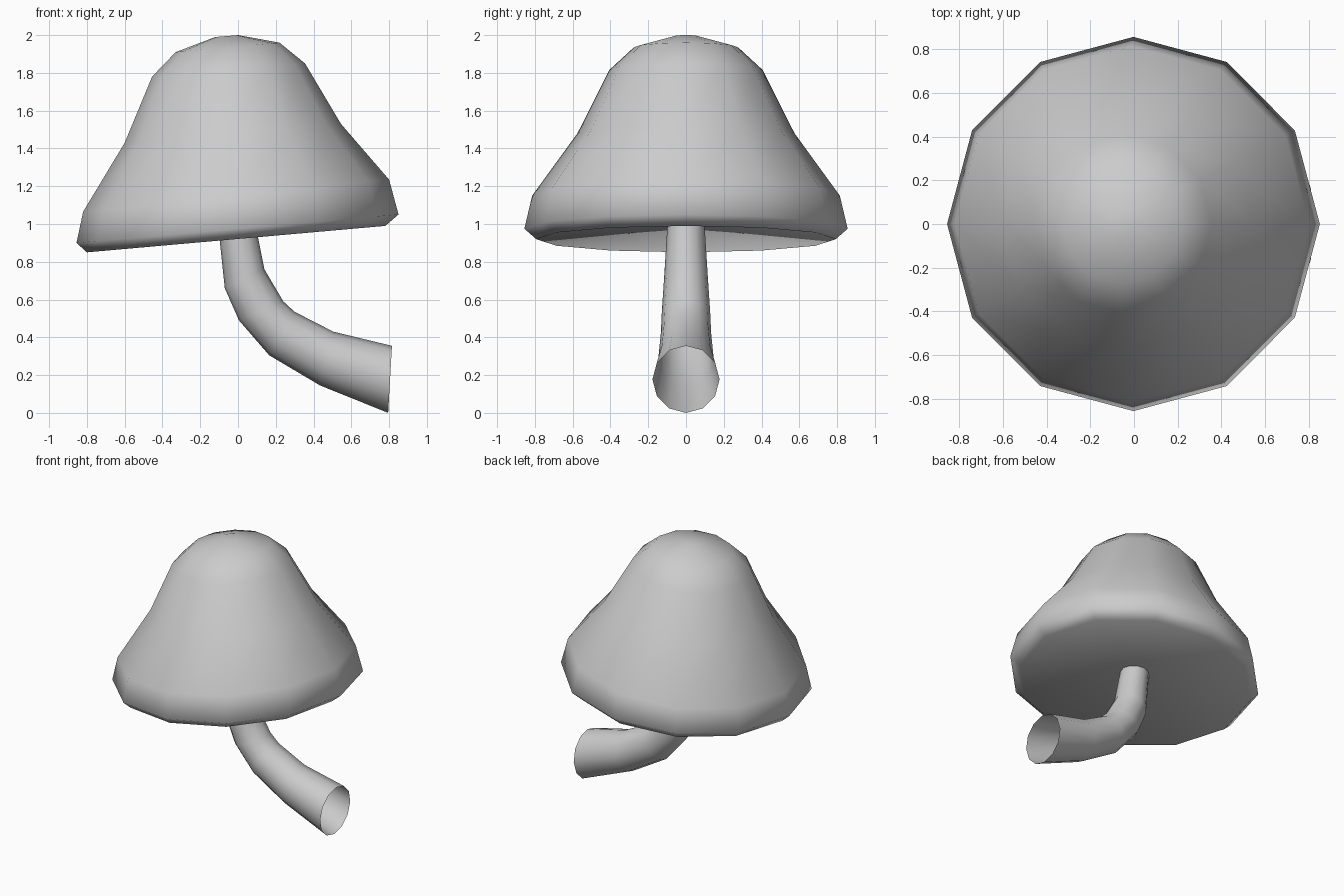
import bpy, bmesh, math
from mathutils import Vector

if "Cube" in bpy.data.objects:
    bpy.data.objects.remove(bpy.data.objects["Cube"])

SIDES = 12


def loft(name, spans, start_point=None, cap_end=False):
    """Loft round rings; each span gives the left and right (x, z) of a ring in front view."""
    bm = bmesh.new()
    rings = []
    for x1, z1, x2, z2 in spans:
        a, b = Vector((x1, 0, z1)), Vector((x2, 0, z2))
        mid, u = (a + b) / 2, (b - a) / 2
        v = Vector((0, u.length, 0))
        rings.append([bm.verts.new(mid + u * math.cos(t) + v * math.sin(t))
                      for t in (2 * math.pi * i / SIDES for i in range(SIDES))])
    for lo, hi in zip(rings, rings[1:]):
        for i in range(SIDES):
            j = (i + 1) % SIDES
            bm.faces.new((lo[i], lo[j], hi[j], hi[i]))
    if start_point:
        apex = bm.verts.new(start_point)
        for i in range(SIDES):
            bm.faces.new((rings[0][(i + 1) % SIDES], rings[0][i], apex))
    if cap_end:
        bm.faces.new(rings[-1])
    bmesh.ops.recalc_face_normals(bm, faces=bm.faces[:])
    mesh = bpy.data.meshes.new(name)
    bm.to_mesh(mesh)
    bm.free()
    obj = bpy.data.objects.new(name, mesh)
    bpy.context.collection.objects.link(obj)
    bpy.ops.object.select_all(action='DESELECT')
    obj.select_set(True)
    bpy.context.view_layer.objects.active = obj
    bpy.ops.object.shade_smooth_by_angle(angle=math.radians(80))
    return obj


# Tilted bell-shaped cap with a shallow recessed underside
loft("mushroom_cap", [
    (-0.80, 0.85, 0.78, 0.99),
    (-0.855, 0.90, 0.85, 1.05),
    (-0.82, 1.065, 0.80, 1.235),
    (-0.60, 1.43, 0.545, 1.53),
    (-0.455, 1.78, 0.355, 1.85),
    (-0.33, 1.91, 0.22, 1.96),
    (-0.12, 1.99, 0.00, 2.00),
], start_point=(-0.01, 0, 1.0), cap_end=True)

# Curved stem, open at its wide lower end
loft("mushroom_stem", [
    (0.795, 0.0, 0.815, 0.355),
    (0.435, 0.145, 0.505, 0.43),
    (0.165, 0.305, 0.30, 0.535),
    (0.005, 0.49, 0.24, 0.59),
    (-0.07, 0.66, 0.14, 0.76),
    (-0.105, 0.99, 0.09, 1.01),
])
